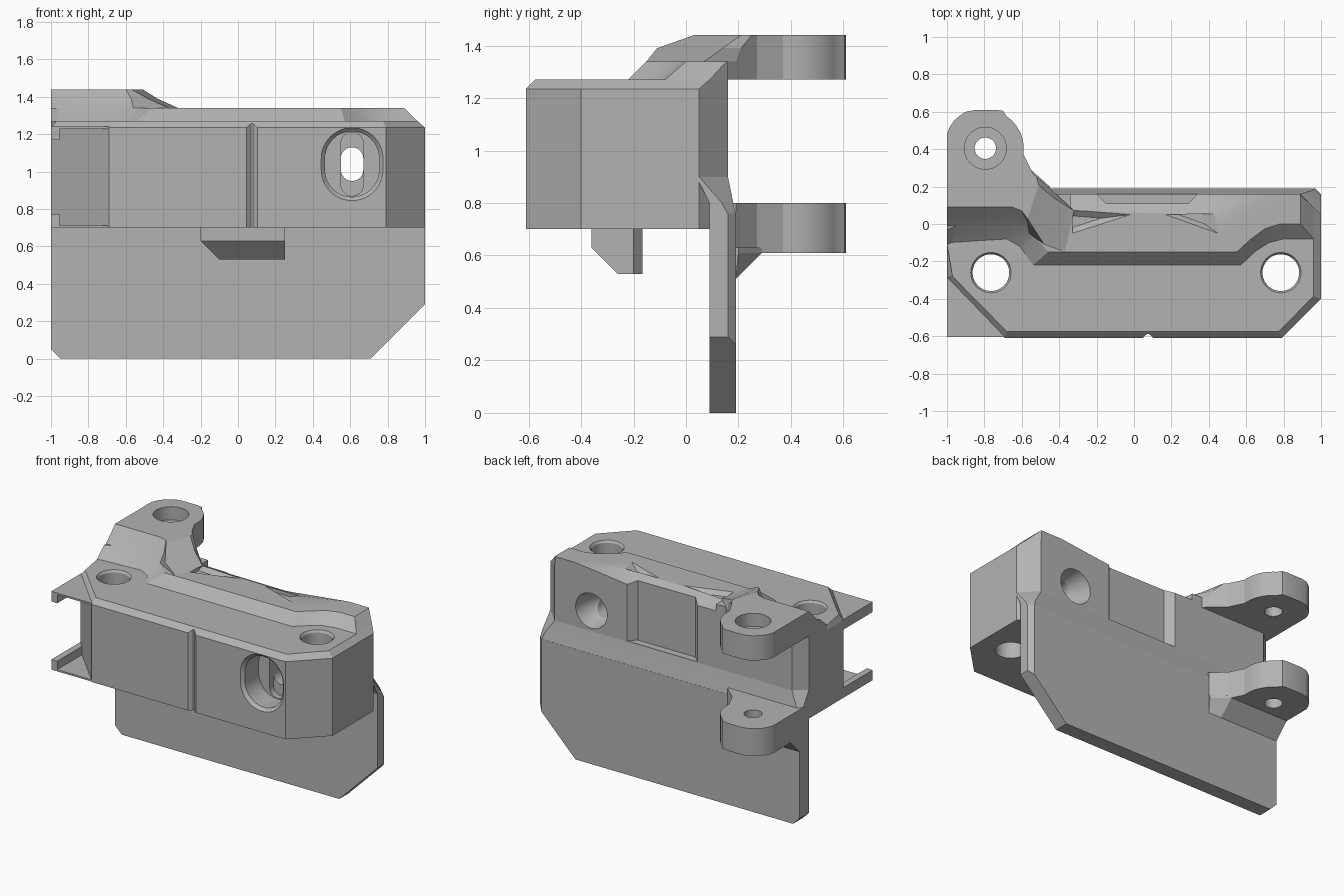
import bpy, bmesh, math
from mathutils import Vector

if "Cube" in bpy.data.objects:
    bpy.data.objects.remove(bpy.data.objects["Cube"])

grey = bpy.data.materials.new("grey plastic")
grey.diffuse_color = (0.45, 0.45, 0.45, 1)
grey.use_nodes = True
grey.node_tree.nodes["Principled BSDF"].inputs["Base Color"].default_value = grey.diffuse_color


def loft(name, rings):
    """Skin a list of equal-length 3D rings and cap both ends."""
    bm = bmesh.new()
    rows = [[bm.verts.new(p) for p in r] for r in rings]
    n = len(rows[0])
    for a, b in zip(rows, rows[1:]):
        for i in range(n):
            j = (i + 1) % n
            bm.faces.new((a[i], a[j], b[j], b[i]))
    bm.faces.new(rows[0][::-1])
    bm.faces.new(rows[-1])
    bmesh.ops.recalc_face_normals(bm, faces=bm.faces)
    me = bpy.data.meshes.new(name)
    bm.to_mesh(me)
    bm.free()
    ob = bpy.data.objects.new(name, me)
    bpy.context.collection.objects.link(ob)
    me.materials.append(grey)
    return ob


def at_z(pts, z):
    return [(x, y, z) for x, y in pts]


def at_y(pts, y):
    return [(x, y, z) for x, z in pts]


def at_x(pts, x):
    return [(x, y, z) for y, z in pts]


def stadium(cx, cy, hw, hh, n=24):
    """Upright rounded slot outline; a circle when hw equals hh."""
    pts = []
    for k, s in ((0, 1), (1, -1)):
        for i in range(n + (hh > hw)):
            a = math.pi * (k + i / n)
            pts.append((cx + hw * math.cos(a), cy + s * (hh - hw) + hw * math.sin(a)))
    return pts


def cut(targets, cutter):
    for ob in targets:
        m = ob.modifiers.new("cut", 'BOOLEAN')
        m.operation, m.solver, m.object = 'DIFFERENCE', 'EXACT', cutter
        bpy.context.view_layer.objects.active = ob
        bpy.ops.object.modifier_apply(modifier=m.name)
    bpy.data.objects.remove(cutter)


def drill_z(targets, x, y, sizes):
    """Vertical bore from (radius, z) steps."""
    cut(targets, loft("drill", [at_z(stadium(x, y, r, r), z) for r, z in sizes]))


def slot_y(targets, steps, x=0.61, z=1.04):
    """Front-to-back slot from (half width, half height, y) steps."""
    cut(targets, loft("slot", [at_y(stadium(x, z, w, h), y) for w, h, y in steps]))


# Main block with bevelled upper rim
base = [(-.69, -.61), (.79, -.61), (1, -.40), (1, .05), (.89, .16),
        (-.92, .16), (-1, .09), (-1, -.11), (-1, -.29)]
rim = [(-.68, -.575), (.775, -.575), (.96, -.385), (.96, .09), (.89, .16),
       (-.92, .16), (-1, .09), (-1, -.11), (-.97, -.28)]
body = loft("main_body", [at_z(base, .70), at_z(base, 1.235), at_z(rim, 1.27)])

# Raised rear ridge with sloped front
back = [(-.92, .16), (-1, .09)]
low = [(-1, -.11), (-.93, -.08), (-.68, -.08), (-.61, -.12), (-.54, -.22), (.57, -.22),
       (.65, -.145), (.72, -.10), (.80, -.08), (.96, -.08), (.96, .09), (.89, .16)] + back
high = [(-1, -.03), (-.93, 0), (-.66, 0), (-.55, -.04), (-.46, -.15), (.55, -.15),
        (.62, -.085), (.70, -.025), (.78, 0), (.89, 0), (.89, .155), (.885, .16)] + back
ridge = loft("rear_ridge", [at_z(low, 1.27), at_z(high, 1.34)])

# Rounded ear outline shared by both hinge lugs
ear = [(-.54, .27), (-.59, .37)]
ear += [(-.795 + .205 * math.cos(a), .405 + .205 * math.sin(a))
        for a in (math.radians(d) for d in range(0, 59, 7))]
ear += [(-.70, .605), (-.74, .61), (-.85, .61), (-.90, .60)]
ear += [(-.93, .58), (-.96, .555), (-.985, .52), (-1, .48)]

# Upper lug, ramping down into the ridge
upper_rings = [
    ([(-1, -.10), (-.68, -.08), (-.61, -.12), (-.50, -.22), (-.32, .07), (-.45, .19)], 1.27),
    ([(-1, -.01), (-.66, 0), (-.56, -.05), (-.37, -.15), (-.32, .07), (-.45, .19)], 1.34),
    ([(-1, .04), (-.655, .045), (-.57, .01), (-.48, -.11), (-.43, .14), (-.47, .21)], 1.39),
    ([(-1, .09), (-.65, .09), (-.60, .07), (-.57, .03), (-.51, .21), (-.52, .25)], 1.44)]
upper = loft("upper_lug", [at_z(p + ear, z) for p, z in upper_rings])

# Lower lug and its sloped support
low_plan = [(-1, .12), (-.45, .12), (-.45, .19)] + ear
lower = loft("lower_lug", [at_z(low_plan, .61), at_z(low_plan, .80)])
wedge = [(.17, .49), (.19, .51), (.29, .61), (.29, .63), (.17, .63)]
loft("lug_support", [at_x(wedge, -1), at_x(wedge, -.55), at_x(
    [(.17, .49), (.19, .51), (.20, .61), (.20, .63), (.17, .63)], -.45)])

# Hanging back plate with clipped corners, then the sloped ledge above it
def plate(xr, zr):
    return [(-.95, 0), (.71, 0), (xr, zr), (xr, .76), (-1, .76), (-1, .05)]


loft("back_plate", [at_y(plate(1, .29), .09), at_y(plate(1, .29), .16), at_y(plate(.97, .26), .19)])
ledge = [
    [(-1, .09), (1, .09), (1, .16), (.97, .19), (-.99, .19), (-1, .18)],
    [(-1, .09), (1, .09), (1, .137), (.955, .18), (-.97, .18), (-1, .15)],
    [(-1, .04), (1, .04), (1, .05), (.89, .16), (-.92, .16), (-1, .09)]]
loft("plate_ledge", [at_z(p, z) for p, z in zip(ledge, (.755, .80, .90))])

# Thin corner guides with lips, top and bottom
tri = [(-1, -.605), (-.69, -.605), (-1, -.28)]
lip = [(-1, -.605), (-.955, -.605), (-.955, -.32), (-1, -.28)]
for tag, z0, z1, l0, l1 in (("lower", .70, .712, .70, .77), ("upper", 1.228, 1.24, 1.17, 1.24)):
    loft(tag + "_guide", [at_z(tri, z0), at_z(tri, z1)])
    loft(tag + "_guide_lip", [at_z(lip, l0), at_z(lip, l1)])

# Catch under the block
def catch(x0, x1, y0, y1):
    return [(x0, y0), (x1, y0), (x1, y1 - .035), (x1 - .04, y1), (x0, y1)]


loft("bottom_catch", [at_z(catch(-.20, .25, -.36, -.165), .70),
                      at_z(catch(-.20, .25, -.36, -.165), .63),
                      at_z(catch(-.10, .25, -.26, -.165), .53)])

# Vertical screw holes
for x in (-.765, .785):
    drill_z([body], x, -.26, [(.098, .6), (.098, 1.255), (.108, 1.27), (.108, 1.4)])
drill_z([upper], -.795, .405, [(.057, 1.2), (.057, 1.35), (.112, 1.35), (.112, 1.5)])
drill_z([lower], -.795, .405, [(.057, .5), (.057, .9)])

# Front slot, inner channel, rear funnel
slot_y([body], [(.165, .195, -.7), (.165, .195, -.61), (.145, .175, -.59), (.145, .175, -.44)])
slot_y([body], [(.06, .09, -.5), (.06, .09, .3)])
slot_y([body], [(.06, .17, -.5), (.06, .17, -.40)])
slot_y([body], [(.06, .06, -.02), (.10, .10, .06), (.12, .12, .16), (.12, .12, .3)])

# Centre groove on the front
groove = [(.045, -.62), (.105, -.62), (.105, -.61), (.08, -.588), (.07, -.588), (.045, -.61)]
cut([body], loft("groove", [at_z(groove, .6), at_z(groove, 1.262)]))

# Rear pocket with flared sides
pocket = [(-.20, .161), (-.15, .11), (.29, .11), (.34, .161), (.34, .3), (-.20, .3)]
cut([body, ridge], loft("pocket", [at_z(pocket, .905), at_z(pocket, 1.5)]))

# Falling rear edge and two tapered slashes on the ridge
fall = [(-.34, .07), (.43, .05), (.73, .16), (.73, .3), (-.34, .3)]
drop = [(-.34, .18), (.30, .18), (.50, .22), (.60, .3), (-.34, .3)]
cut([ridge], loft("fall", [at_z(drop, 1.285), at_z(fall, 1.34), at_z(fall, 1.5)]))
for tri_pts in ([(-.33, -.05), (-.02, .05), (-.33, .075)], [(.17, .05), (.45, -.05), (.43, .055)]):
    mid = (Vector(tri_pts[0]) + Vector(tri_pts[2])) / 2
    deep = [tuple(Vector(p).lerp(mid, .5)) for p in tri_pts]
    cut([ridge], loft("slash", [at_z(deep, 1.315), at_z(tri_pts, 1.34), at_z(tri_pts, 1.4)]))

# Smooth the round walls, keep hard edges crisp
for ob in list(bpy.context.scene.objects):
    bpy.ops.object.select_all(action='DESELECT')
    ob.select_set(True)
    bpy.context.view_layer.objects.active = ob
    bpy.ops.object.shade_smooth_by_angle(angle=math.radians(20))
